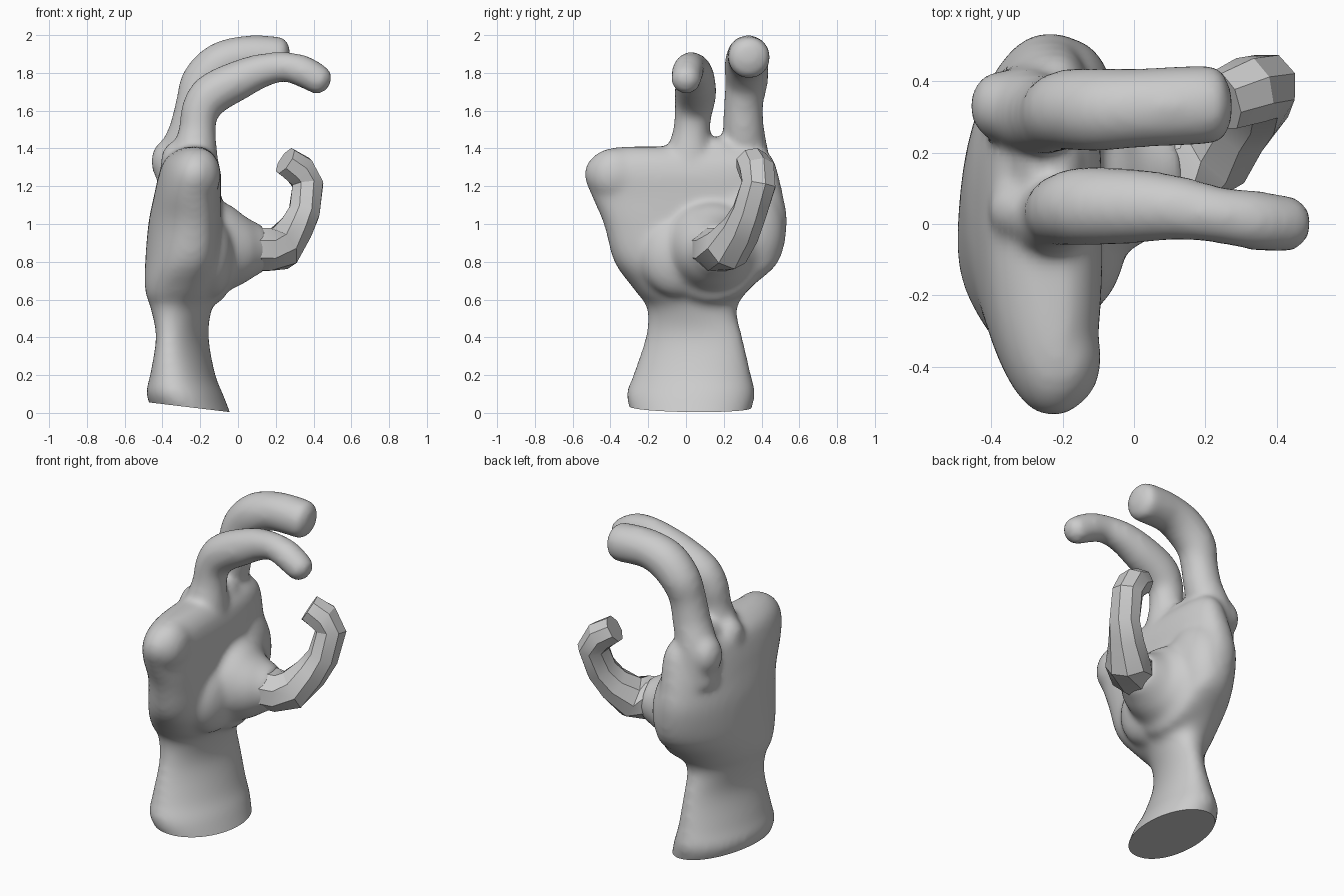
import bpy, bmesh
from math import cos, sin, pi, copysign
from mathutils import Vector

if "Cube" in bpy.data.objects:
    bpy.data.objects.remove(bpy.data.objects["Cube"])


def spline(rows, steps):
    """Catmull-Rom interpolation of rows of numbers."""
    out, n = [], len(rows)
    for i in range(n - 1):
        p0, p1, p2, p3 = (rows[max(0, min(n - 1, i + k))] for k in (-1, 0, 1, 2))
        for s in range(steps):
            t = s / steps
            out.append([0.5 * (2 * b + (c - a) * t + (2 * a - 5 * b + 4 * c - d) * t * t
                               + (3 * b - a - 3 * c + d) * t ** 3)
                        for a, b, c, d in zip(p0, p1, p2, p3)])
    return out + [list(rows[-1])]


def loft(name, rings):
    """Skin a list of equal rings and cap both ends."""
    bm = bmesh.new()
    vr = [[bm.verts.new(p) for p in r] for r in rings]
    n = len(vr[0])
    for a, b in zip(vr, vr[1:]):
        for i in range(n):
            bm.faces.new((a[i], a[(i + 1) % n], b[(i + 1) % n], b[i]))
    bm.faces.new(vr[0][::-1])
    bm.faces.new(vr[-1])
    bmesh.ops.recalc_face_normals(bm, faces=bm.faces)
    me = bpy.data.meshes.new(name)
    bm.to_mesh(me)
    bm.free()
    ob = bpy.data.objects.new(name, me)
    bpy.context.collection.objects.link(ob)
    return ob


def tube(name, path, sides, steps=1, tip=0.0, wide=1.0):
    """Tube along rows of x, y, z, radius; 'tip' rounds the end, 'wide' stretches it sideways."""
    pts = spline(path, steps) if steps > 1 else [list(p) for p in path]
    if tip:
        end, r = Vector(pts[-1][:3]), pts[-1][3]
        d = (end - Vector(pts[-2][:3])).normalized()
        for k in range(1, 6):
            a = k * pi / 2 / 5.2
            pts.append([*(end + d * r * tip * sin(a)), r * cos(a)])
    rings = []
    for i, p in enumerate(pts):
        a, b = pts[max(i - 1, 0)], pts[min(i + 1, len(pts) - 1)]
        t = (Vector(b[:3]) - Vector(a[:3])).normalized()
        side = (Vector((0, 1, 0)) - t * t.y).normalized()
        up = t.cross(side)
        rings.append([Vector(p[:3]) + p[3] * (side * wide * cos(w) + up * sin(w))
                      for w in (2 * pi * (k + 0.5) / sides for k in range(sides))])
    return loft(name, rings)


def ball(loc, scale):
    bpy.ops.mesh.primitive_uv_sphere_add(segments=24, ring_count=16, location=loc)
    ob = bpy.context.object
    ob.scale = scale
    bpy.ops.object.transform_apply(location=False, rotation=False, scale=True)
    return ob


# Wrist and palm: z, back x, palm x, y min, y max, cupping, twist
sections = [
    (-0.06, -0.41, -0.02, -0.27, 0.32, 0, 0.08), (0.09, -0.48, -0.08, -0.315, 0.365, 0, 0.12),
    (0.20, -0.455, -0.13, -0.28, 0.345, 0, 0.18), (0.40, -0.415, -0.175, -0.215, 0.30, 0, 0.27),
    (0.55, -0.45, -0.15, -0.205, 0.27, 0, 0.25), (0.66, -0.485, -0.10, -0.28, 0.34, 0.02, 0.16),
    (0.80, -0.49, -0.08, -0.38, 0.49, 0.05, 0.06), (1.00, -0.475, -0.09, -0.435, 0.535, 0.05, 0),
    (1.15, -0.445, -0.09, -0.50, 0.515, 0.03, 0), (1.26, -0.42, -0.09, -0.54, 0.49, 0.03, 0),
    (1.34, -0.39, -0.11, -0.51, 0.465, 0.03, 0), (1.39, -0.33, -0.15, -0.44, 0.42, 0.02, 0),
    (1.41, -0.28, -0.19, -0.34, 0.36, 0.02, 0)]
rings = []
for z, x0, x1, y0, y1, cup, twist in spline(sections, 4):
    ring = []
    power = 0.98 if z < 0.6 else 0.85
    for k in range(48):
        c, s = cos(2 * pi * k / 48), sin(2 * pi * k / 48)
        c, s = (copysign(abs(v) ** power, v) for v in (c, s))
        dy = (y1 - y0) / 2 * s
        ring.append(((x0 + x1) / 2 + (x1 - x0) / 2 * c + cup * s * s + twist * dy,
                     (y0 + y1) / 2 + dy, z))
    rings.append(ring)
hand = loft("hand", rings)

# Index finger, second finger, fleshy thumb base, knuckles, finger web, heel, palm edge
parts = [
    tube("index_finger", [(-0.30, 0.32, 1.15, 0.13), (-0.30, 0.32, 1.35, 0.12),
                          (-0.255, 0.305, 1.50, 0.11), (-0.225, 0.305, 1.64, 0.105),
                          (-0.19, 0.32, 1.75, 0.114), (-0.10, 0.32, 1.84, 0.118),
                          (0.01, 0.325, 1.882, 0.112), (0.12, 0.33, 1.887, 0.113),
                          (0.22, 0.335, 1.88, 0.112)], 20, 4, 0.5),
    tube("second_finger", [(-0.24, 0.02, 1.15, 0.12), (-0.23, 0.02, 1.35, 0.125),
                           (-0.215, 0.03, 1.50, 0.098), (-0.20, 0.04, 1.60, 0.102),
                           (-0.14, 0.05, 1.685, 0.112), (0.0, 0.05, 1.76, 0.106),
                           (0.12, 0.045, 1.81, 0.092), (0.24, 0.025, 1.832, 0.08),
                           (0.34, 0.01, 1.81, 0.085), (0.43, 0.0, 1.762, 0.08)],
         20, 4, 0.8),
    tube("thumb_base", [(-0.30, 0.14, 0.84, 0.27), (-0.16, 0.14, 0.86, 0.285),
                        (-0.08, 0.14, 0.87, 0.25), (0.0, 0.145, 0.868, 0.20),
                        (0.07, 0.16, 0.87, 0.155), (0.14, 0.175, 0.875, 0.118)], 24, 4),
    ball((-0.375, 0.33, 1.33), (0.085, 0.10, 0.12)),
    ball((-0.33, 0.04, 1.33), (0.08, 0.09, 0.11)),
    ball((-0.24, 0.17, 1.38), (0.10, 0.12, 0.08)),
    ball((-0.18, 0.31, 0.96), (0.13, 0.21, 0.27)),
    ball((-0.15, -0.03, 0.83), (0.13, 0.22, 0.22)),
    ball((-0.205, -0.375, 1.26), (0.115, 0.15, 0.145)),
]

# Merge the soft parts into one skin
bpy.ops.object.select_all(action='DESELECT')
for ob in parts + [hand]:
    ob.select_set(True)
bpy.context.view_layer.objects.active = hand
bpy.ops.object.join()
mod = hand.modifiers.new("skin", 'REMESH')
mod.mode, mod.voxel_size = 'VOXEL', 0.018
mod = hand.modifiers.new("soften", 'SMOOTH')
mod.factor, mod.iterations = 0.5, 14
for name in ("skin", "soften"):
    bpy.ops.object.modifier_apply(modifier=name)

# Slanted flat cut under the wrist
bm = bmesh.new()
bm.from_mesh(hand.data)
bmesh.ops.bisect_plane(bm, geom=bm.verts[:] + bm.edges[:] + bm.faces[:],
                       plane_co=(-0.05, 0, 0.005), plane_no=(0.12, 0, 1), clear_inner=True)
bmesh.ops.edgeloop_fill(bm, edges=[e for e in bm.edges if e.is_boundary])
bmesh.ops.recalc_face_normals(bm, faces=bm.faces)
bm.to_mesh(hand.data)
bm.free()
bpy.ops.object.shade_smooth_by_angle(angle=0.7)

# Faceted thumb with a flat end
thumb = tube("thumb", [(0.06, 0.145, 0.87, 0.12), (0.15, 0.165, 0.865, 0.122),
                       (0.225, 0.215, 0.87, 0.12), (0.30, 0.29, 0.965, 0.098),
                       (0.35, 0.335, 1.06, 0.088), (0.37, 0.385, 1.21, 0.088),
                       (0.325, 0.375, 1.285, 0.09), (0.25, 0.345, 1.335, 0.08)],
             8, wide=1.1)
bpy.ops.object.select_all(action='DESELECT')
thumb.select_set(True)
bpy.context.view_layer.objects.active = thumb
bpy.ops.object.shade_smooth_by_angle(angle=0.5)
